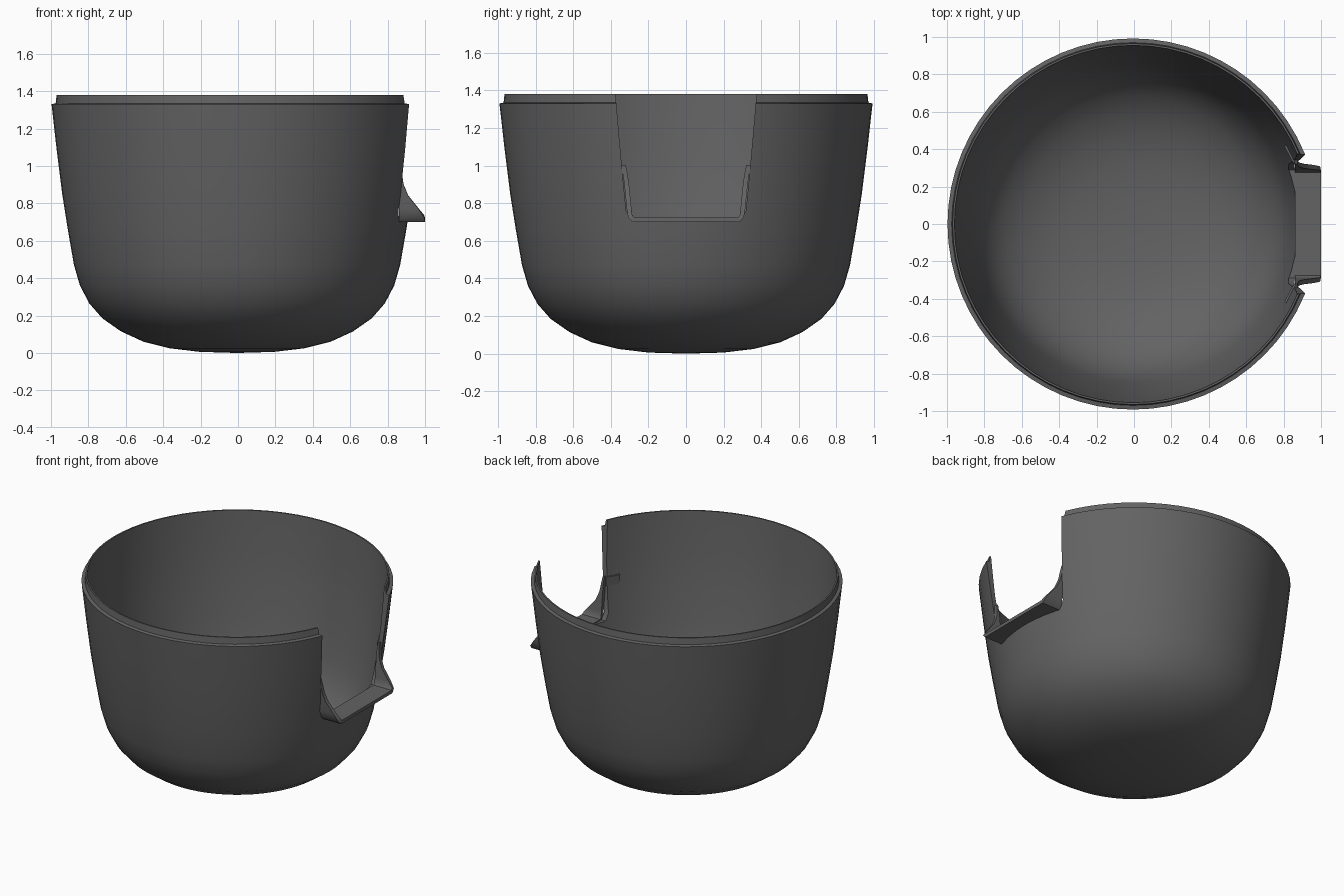
import bpy, bmesh, math

cube = bpy.data.objects.get("Cube")
if cube:
    bpy.data.objects.remove(cube, do_unlink=True)

grey = bpy.data.materials.new("dark grey")
grey.use_nodes = True
grey.diffuse_color = (0.125, 0.125, 0.125, 1)
grey.node_tree.nodes["Principled BSDF"].inputs["Base Color"].default_value = grey.diffuse_color

CX = -0.005  # bowl axis


def make(name, bm):
    bmesh.ops.recalc_face_normals(bm, faces=bm.faces)
    mesh = bpy.data.meshes.new(name)
    bm.to_mesh(mesh)
    bm.free()
    mesh.materials.append(grey)
    obj = bpy.data.objects.new(name, mesh)
    bpy.context.collection.objects.link(obj)
    return obj


def prism(name, points, axis_range):
    """Extrude a closed (y, z) outline along x."""
    x0, x1 = axis_range
    bm = bmesh.new()
    face = bm.faces.new([bm.verts.new((x0, y, z)) for y, z in points])
    out = bmesh.ops.extrude_face_region(bm, geom=[face])
    moved = [v for v in out["geom"] if isinstance(v, bmesh.types.BMVert)]
    bmesh.ops.translate(bm, verts=moved, vec=(x1 - x0, 0, 0))
    return make(name, bm)


def apply_all(obj, angle=35):
    bpy.ops.object.select_all(action="DESELECT")
    obj.select_set(True)
    bpy.context.view_layer.objects.active = obj
    for mod in list(obj.modifiers):
        bpy.ops.object.modifier_apply(modifier=mod.name)
    bpy.ops.object.shade_smooth_by_angle(angle=math.radians(angle))


# Bowl: outer wall, stepped rim, inner wall
outer = [(0, 0), (0.2, 0.006), (0.36, 0.025), (0.5, 0.06), (0.62, 0.115), (0.72, 0.185),
         (0.79, 0.265), (0.84, 0.36), (0.872, 0.47), (0.905, 0.66), (0.935, 0.85),
         (0.965, 1.09), (0.992, 1.33)]
rim = [(0.97, 1.335), (0.965, 1.38), (0.955, 1.38)]
inner = [(max(r - 0.03, 0), z + 0.03 * (1 - (z / 1.34) ** 0.5)) for r, z in reversed(outer[1:-1])]
profile = outer + rim + inner + [(0, 0.03)]

bm = bmesh.new()
verts = [bm.verts.new((r, 0, z)) for r, z in profile]
edges = [bm.edges.new(pair) for pair in zip(verts, verts[1:])]
bmesh.ops.spin(bm, geom=verts + edges, cent=(0, 0, 0), axis=(0, 0, 1),
               angle=math.tau, steps=64, use_duplicate=False)
bmesh.ops.remove_doubles(bm, verts=bm.verts, dist=0.0005)
bmesh.ops.translate(bm, verts=bm.verts, vec=(CX, 0, 0))
bowl = make("bowl", bm)

# Notch through the wall
half = [(0.38, 1.5), (0.375, 1.38), (0.34, 0.98), (0.318, 0.76), (0.29, 0.715)]
cutter = prism("notch_cutter", half + [(-y, z) for y, z in reversed(half)], (0.4, 1.3))
cutter.hide_render = True
cut = bowl.modifiers.new("notch", "BOOLEAN")
cut.operation = "DIFFERENCE"
cut.solver = "EXACT"
cut.object = cutter
apply_all(bowl)
bpy.data.objects.remove(cutter, do_unlink=True)

# Pouring lip: U-shaped sheet flaring outward, (y, z, inner x, outer x)
side = [(0.345, 1.0, 0.86, 0.872), (0.335, 0.95, 0.86, 0.878), (0.328, 0.9, 0.86, 0.885),
        (0.322, 0.84, 0.86, 0.91), (0.315, 0.77, 0.86, 0.965), (0.308, 0.725, 0.86, 0.995),
        (0.285, 0.7, 0.86, 1.0)]
path = side + [(-y, z, a, b) for y, z, a, b in reversed(side)]
bm = bmesh.new()
rows = [(bm.verts.new((a, y, z)), bm.verts.new((b, y, z))) for y, z, a, b in path]
for (a, b), (c, d) in zip(rows, rows[1:]):
    bm.faces.new((a, b, d, c))
lip = make("pouring_lip", bm)
# Orient the sheet so its normals face down and out
floor = lip.data.polygons[len(side) - 1]
if floor.normal.z > 0:
    lip.data.flip_normals()
thick = lip.modifiers.new("thickness", "SOLIDIFY")
thick.thickness = 0.025
thick.offset = -1
apply_all(lip)

# Small clips on the inner wall beside the notch
for sign, label in ((1, "back"), (-1, "front")):
    bm = bmesh.new()
    bmesh.ops.create_cube(bm, size=1)
    bmesh.ops.scale(bm, verts=bm.verts, vec=(0.012, 0.1, 0.06))
    clip = make(label + "_clip", bm)
    clip.location = (0.832, sign * 0.375, 0.97)
    clip.rotation_euler.z = sign * math.radians(28)
